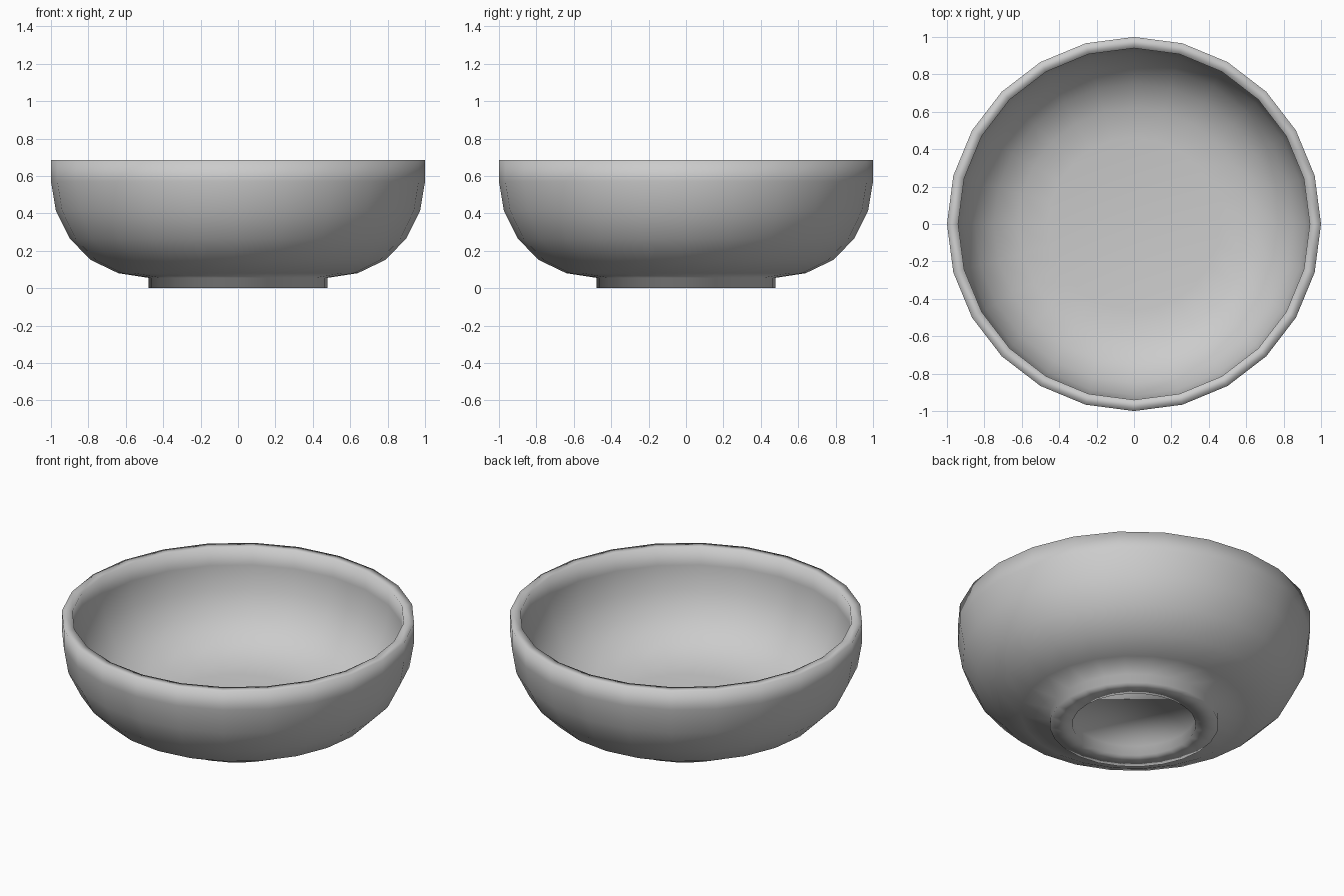
import bpy, bmesh, math

if "Cube" in bpy.data.objects:
    bpy.data.objects.remove(bpy.data.objects["Cube"])

SIDES = 24


def lathe(name, profile):
    """Revolve an (r, z) profile around z; both ends are closed with flat caps."""
    bm = bmesh.new()
    rings = []
    for r, z in profile:
        ring = []
        for i in range(SIDES):
            a = 2 * math.pi * i / SIDES
            ring.append(bm.verts.new((r * math.cos(a), r * math.sin(a), z)))
        rings.append(ring)
    for lower, upper in zip(rings, rings[1:]):
        for i in range(SIDES):
            j = (i + 1) % SIDES
            bm.faces.new((lower[i], lower[j], upper[j], upper[i]))
    bm.faces.new(rings[0][::-1])
    bm.faces.new(rings[-1])
    bmesh.ops.recalc_face_normals(bm, faces=bm.faces)
    for f in bm.faces:
        f.smooth = True
    mesh = bpy.data.meshes.new(name)
    bm.to_mesh(mesh)
    bm.free()
    obj = bpy.data.objects.new(name, mesh)
    bpy.context.collection.objects.link(obj)
    return obj


# Recess under the foot, foot ring, outer wall
outside = [(0.35, 0.06), (0.35, 0.0), (0.478, 0.0), (0.478, 0.055),
           (0.64, 0.08), (0.786, 0.15), (0.90, 0.265), (0.974, 0.415),
           (1.0, 0.57), (1.0, 0.685)]
# Inner wall down to the flat floor
inside = [(0.94, 0.685), (0.94, 0.575), (0.915, 0.43), (0.85, 0.30),
          (0.75, 0.20), (0.62, 0.137), (0.46, 0.115)]

lathe("bowl", outside + inside)
